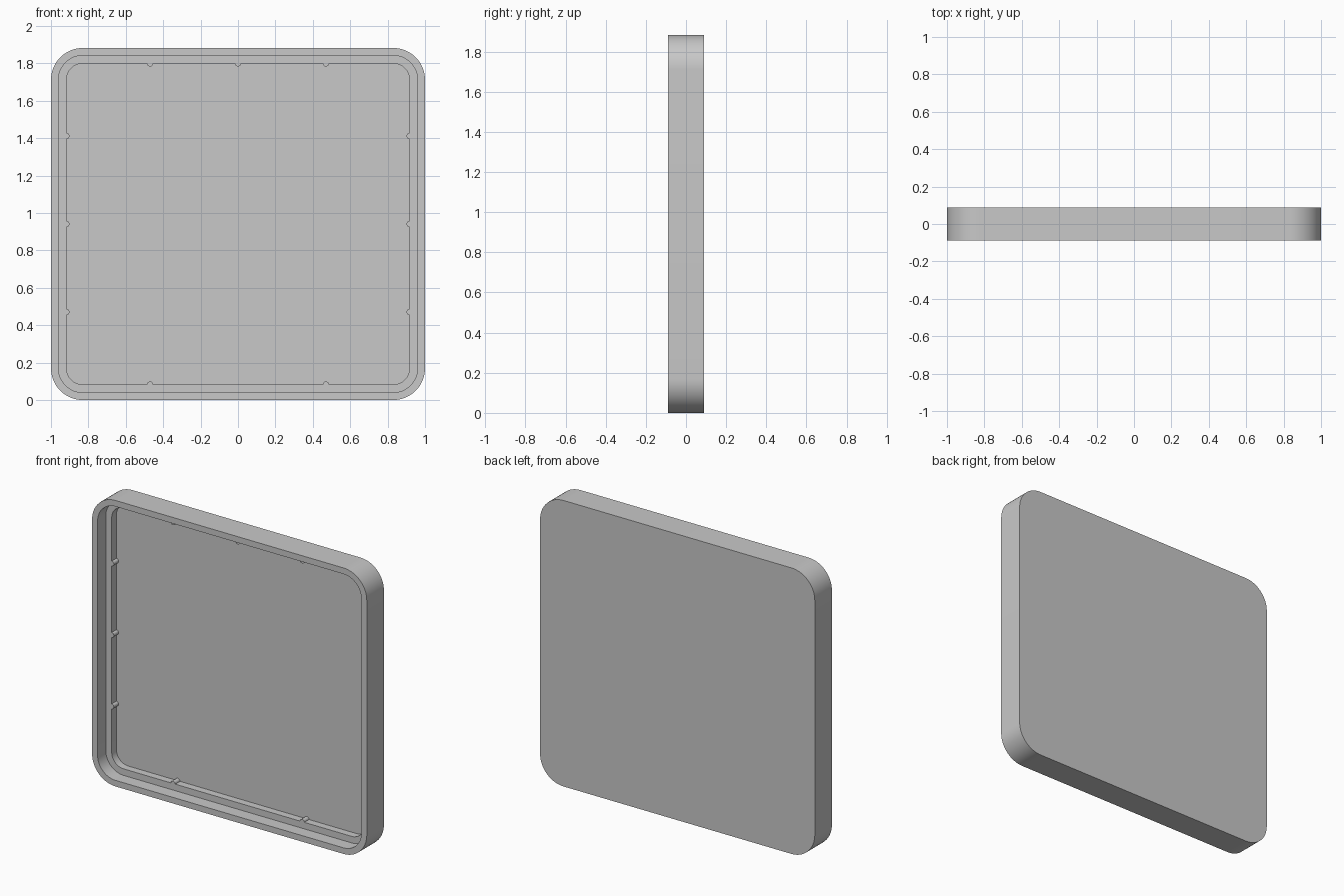
import bpy
import bmesh
from math import sin, cos, pi, radians
from mathutils import Matrix, Vector

cube = bpy.data.objects.get("Cube")
if cube:
    bpy.data.objects.remove(cube, do_unlink=True)

# Overall sizes
HALF_W, HALF_H, HALF_D = 1.0, 0.941, 0.089
CORNER = 0.17
RIM, STEP = 0.04, 0.083           # insets of the rim and the inner step
LEDGE_Y, FLOOR_Y = -0.004, 0.045
CORNER_STEPS, RIB_STEPS = 16, 12
RIB_R = 0.016

gray = bpy.data.materials.new("plain gray")
gray.use_nodes = True
colour = (0.58, 0.58, 0.58, 1)
gray.diffuse_color = colour
gray.node_tree.nodes["Principled BSDF"].inputs["Base Color"].default_value = colour


def finish(bm, name):
    bmesh.ops.recalc_face_normals(bm, faces=bm.faces)
    mesh = bpy.data.meshes.new(name)
    bm.to_mesh(mesh)
    bm.free()
    mesh.materials.append(gray)
    obj = bpy.data.objects.new(name, mesh)
    bpy.context.collection.objects.link(obj)
    bpy.ops.object.select_all(action='DESELECT')
    obj.select_set(True)
    bpy.context.view_layer.objects.active = obj
    bpy.ops.object.shade_smooth_by_angle(angle=radians(30))
    return obj


def rounded_ring(bm, inset, y):
    """Rounded rectangle in the XZ plane, inset from the outer edge."""
    verts = []
    for k, (sx, sz) in enumerate([(1, 1), (-1, 1), (-1, -1), (1, -1)]):
        for i in range(CORNER_STEPS + 1):
            a = (k + i / CORNER_STEPS) * pi / 2
            x = sx * (HALF_W - CORNER) + (CORNER - inset) * cos(a)
            z = sz * (HALF_H - CORNER) + (CORNER - inset) * sin(a)
            verts.append(bm.verts.new((x, y, z + HALF_H)))
    return verts


# Tray: closed back, outer wall, rim, recessed ledge and floor
bm = bmesh.new()
rings = [rounded_ring(bm, inset, y) for inset, y in [
    (0, HALF_D), (0, -HALF_D), (RIM, -HALF_D),
    (RIM, LEDGE_Y), (STEP, LEDGE_Y), (STEP, FLOOR_Y)]]
for a, b in zip(rings, rings[1:]):
    for i in range(len(a)):
        j = (i + 1) % len(a)
        bm.faces.new((a[i], a[j], b[j], b[i]))
bm.faces.new(rings[0])
bm.faces.new(rings[-1])
finish(bm, "tray")


def rib(name, x, z, angle):
    """Half-round rib on the step wall, bulging toward the given angle."""
    bm = bmesh.new()
    top, bottom = [], []
    for i in range(RIB_STEPS + 1):
        a = angle - pi / 2 + pi * i / RIB_STEPS
        px, pz = x + RIB_R * cos(a), z + RIB_R * sin(a)
        top.append(bm.verts.new((px, LEDGE_Y, pz)))
        bottom.append(bm.verts.new((px, FLOOR_Y, pz)))
    for i in range(RIB_STEPS):
        bm.faces.new((top[i], top[i + 1], bottom[i + 1], bottom[i]))
    bm.faces.new(top)
    bm.faces.new(bottom)
    bm.faces.new((top[0], bottom[0], bottom[-1], top[-1]))
    finish(bm, name)


# Ribs: three on each side and the top, two on the bottom
wall_x, wall_z = HALF_W - STEP, HALF_H - STEP
for n, offset in enumerate((-0.47, 0, 0.47), 1):
    rib(f"left_rib_{n}", wall_x, HALF_H + offset, pi)
    rib(f"right_rib_{n}", -wall_x, HALF_H + offset, 0)
    rib(f"top_rib_{n}", offset, HALF_H + wall_z, -pi / 2)
    if offset:
        rib(f"bottom_rib_{n}", offset, HALF_H - wall_z, pi / 2)
